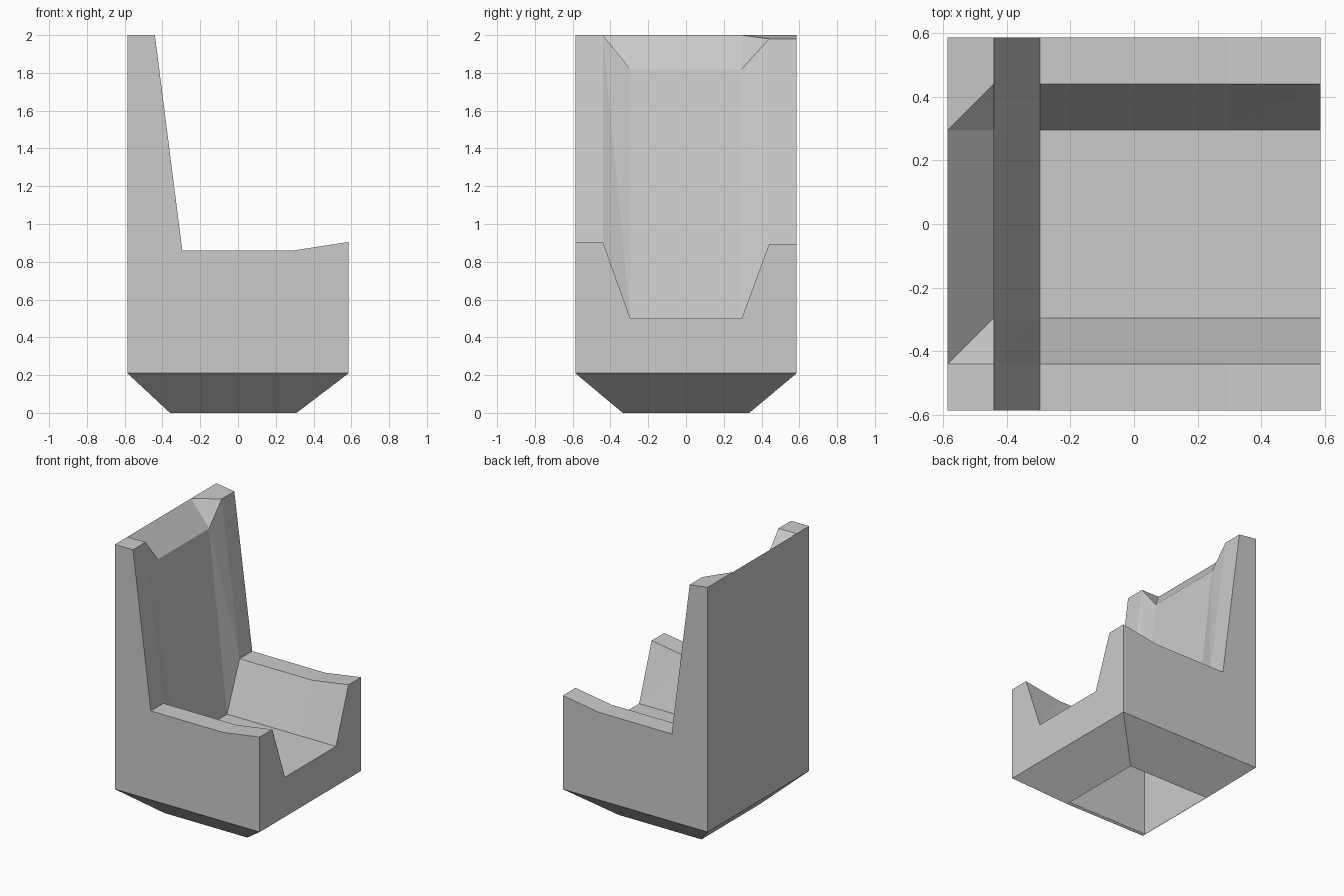
import bpy
import bmesh

if "Cube" in bpy.data.objects:
    bpy.data.objects.remove(bpy.data.objects["Cube"])


def finish(bm, name):
    mesh = bpy.data.meshes.new(name)
    bm.normal_update()
    bm.to_mesh(mesh)
    bm.free()
    obj = bpy.data.objects.new(name, mesh)
    bpy.context.collection.objects.link(obj)
    return obj


def bridge(bm, upper, lower):
    """Close the gap between two counter-clockwise loops, facing outward."""
    n = len(upper)
    for i in range(n):
        j = (i + 1) % n
        bm.faces.new((upper[i], lower[i], lower[j], upper[j]))


E = 0.586          # half width
WALL_Z = 0.21      # where the walls meet the tapered foot

# Stations across the block, and the height along x for each kind of row
xs = [-E, -0.44, -0.295, 0.295, E]
front_rim = [2.0, 2.0, 0.86, 0.86, 0.905]
seat_floor = [2.0, 1.82, 0.50, 0.50, 0.50]
back_rim = [2.0, 1.98, 0.85, 0.85, 0.895]
rows = [(-E, front_rim), (-0.44, front_rim), (-0.295, seat_floor),
        (0.295, seat_floor), (0.44, back_rim), (E, back_rim)]

# Seat block: faceted upper surface with a channel, plus the four walls
bm = bmesh.new()
grid = [[bm.verts.new((x, y, z)) for x, z in zip(xs, heights)]
        for y, heights in rows]
for a, b in zip(grid, grid[1:]):
    for i in range(len(xs) - 1):
        bm.faces.new((a[i], a[i + 1], b[i + 1]))
        bm.faces.new((a[i], b[i + 1], b[i]))

rim = (grid[0][:-1] + [r[-1] for r in grid[:-1]]
       + grid[-1][:0:-1] + [r[0] for r in grid[:0:-1]])
wall_foot = [bm.verts.new((v.co.x, v.co.y, WALL_Z)) for v in rim]
bridge(bm, rim, wall_foot)
finish(bm, "seat_block")

# Tapered foot: open underneath
bm = bmesh.new()


def rectangle(x0, x1, half_y, z):
    return [bm.verts.new((x, y, z)) for x, y in
            ((x0, -half_y), (x1, -half_y), (x1, half_y), (x0, half_y))]


bridge(bm, rectangle(-E, E, E, WALL_Z), rectangle(-0.36, 0.31, 0.335, 0))
finish(bm, "tapered_foot")
